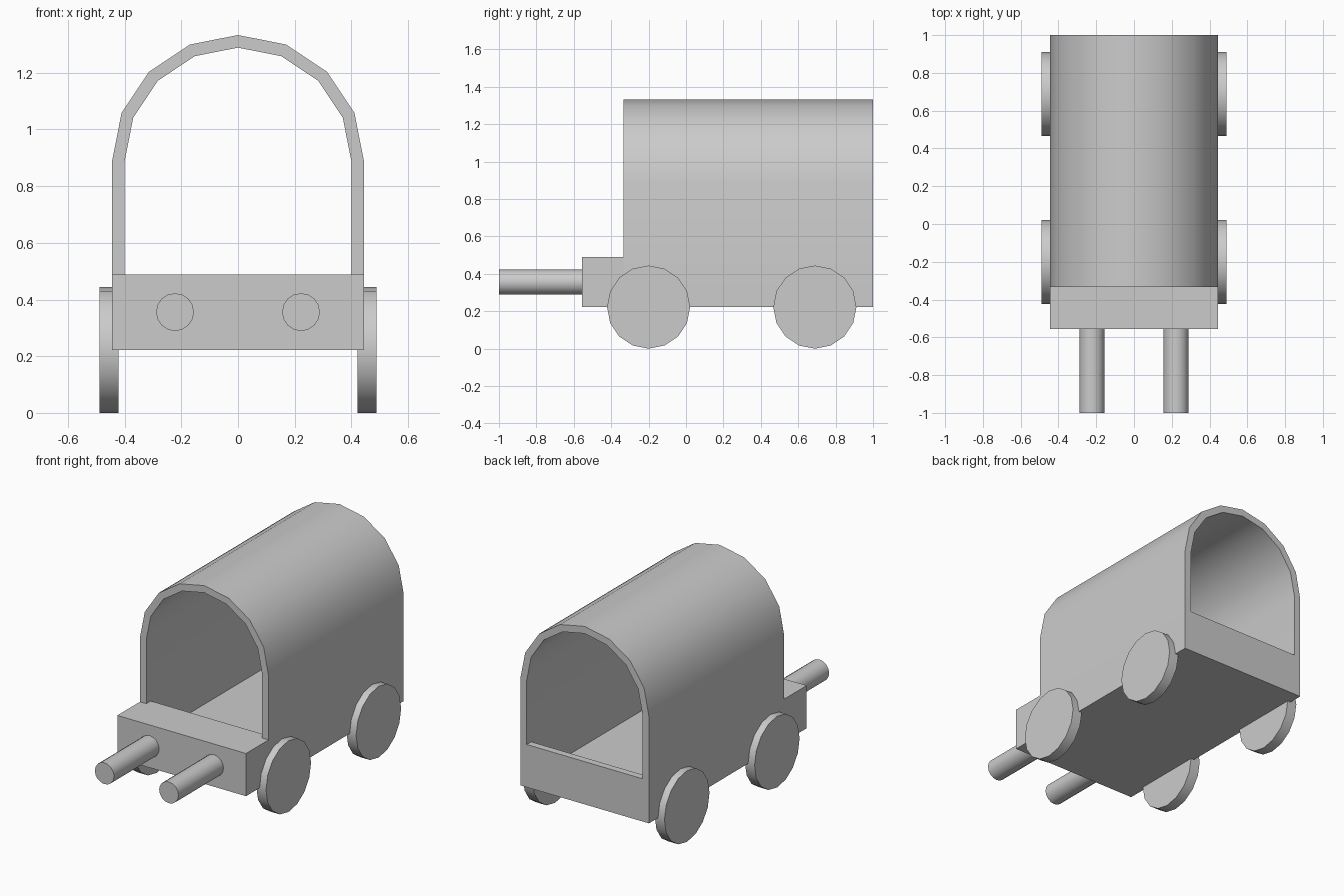
import bpy, bmesh, math

if "Cube" in bpy.data.objects:
    bpy.data.objects.remove(bpy.data.objects["Cube"])

U = 2 / 45            # board thickness, used as the design unit
W = 10 * U            # half width of the wagon
Z0, Z1 = 5 * U, 11 * U  # underside and rim of the wagon bed


def finish(name, bm):
    bmesh.ops.recalc_face_normals(bm, faces=bm.faces)
    me = bpy.data.meshes.new(name)
    bm.to_mesh(me)
    bm.free()
    ob = bpy.data.objects.new(name, me)
    bpy.context.collection.objects.link(ob)
    bpy.ops.object.select_all(action='DESELECT')
    ob.select_set(True)
    bpy.context.view_layer.objects.active = ob
    bpy.ops.object.shade_smooth_by_angle(angle=math.radians(30))
    return ob


def box(name, x, y0, y1, z0, z1):
    bm = bmesh.new()
    bmesh.ops.create_cube(bm, size=1)
    for v in bm.verts:
        v.co.x *= 2 * x
        v.co.y = y1 if v.co.y > 0 else y0
        v.co.z = z1 if v.co.z > 0 else z0
    return finish(name, bm)


def prism(name, axis, center, radius, a0, a1, sides=16):
    """Round bar or disc along 'x' or 'y'; center gives the other two coordinates."""
    bm = bmesh.new()
    ring = []
    for i in range(sides):
        t = 2 * math.pi * i / sides
        p, q = center[0] + radius * math.cos(t), center[1] + radius * math.sin(t)
        ring.append(bm.verts.new((a0, p, q) if axis == 'x' else (p, a0, q)))
    face = bm.faces.new(ring)
    ext = bmesh.ops.extrude_face_region(bm, geom=[face], use_keep_orig=True)
    for v in ext['geom']:
        if isinstance(v, bmesh.types.BMVert):
            setattr(v.co, axis, a1)
    return finish(name, bm)


def arch(radius, bottom):
    """Closed outline: flat bottom, upright sides, half-round top of 8 segments."""
    pts = [(radius, bottom)]
    for i in range(9):
        t = math.pi * i / 8
        pts.append((radius * math.cos(t), 20 * U + radius * math.sin(t)))
    return pts + [(-radius, bottom)]


# Covered body: floor, sides and rounded roof as one open-ended tube
bm = bmesh.new()
loops = [[bm.verts.new((x, y, z)) for x, z in arch(r, b)]
         for y, r, b in ((-7.5 * U, W, Z0), (22.5 * U, W, Z0),
                         (22.5 * U, W - U, Z0 + U), (-7.5 * U, W - U, Z0 + U))]
n = len(loops[0])
for k in range(4):
    a, b = loops[k], loops[(k + 1) % 4]
    for i in range(n):
        j = (i + 1) % n
        bm.faces.new((a[i], a[j], b[j], b[i]))
finish("covered_body", bm)

# Tailgate, driver's box and the board behind it
box("tailgate", W - U, 21.5 * U, 22.5 * U, Z0 + U, Z1)
box("driver_box", W, -12.5 * U, -7.5 * U, Z0, Z1)
box("front_board", W - U, -7.5 * U, -6.5 * U, Z0 + U, Z1)

# Shafts and wheels, both sides
for s, side in ((-1, "left"), (1, "right")):
    prism("shaft_" + side, 'y', (s * 5 * U, 8 * U), 1.5 * U, -22.5 * U, -12.5 * U)
    for y, end in ((-4.5 * U, "front"), (15.5 * U, "rear")):
        prism(f"{end}_wheel_{side}", 'x', (y, 5 * U), 5 * U, s * 9.5 * U, s * 11 * U)
